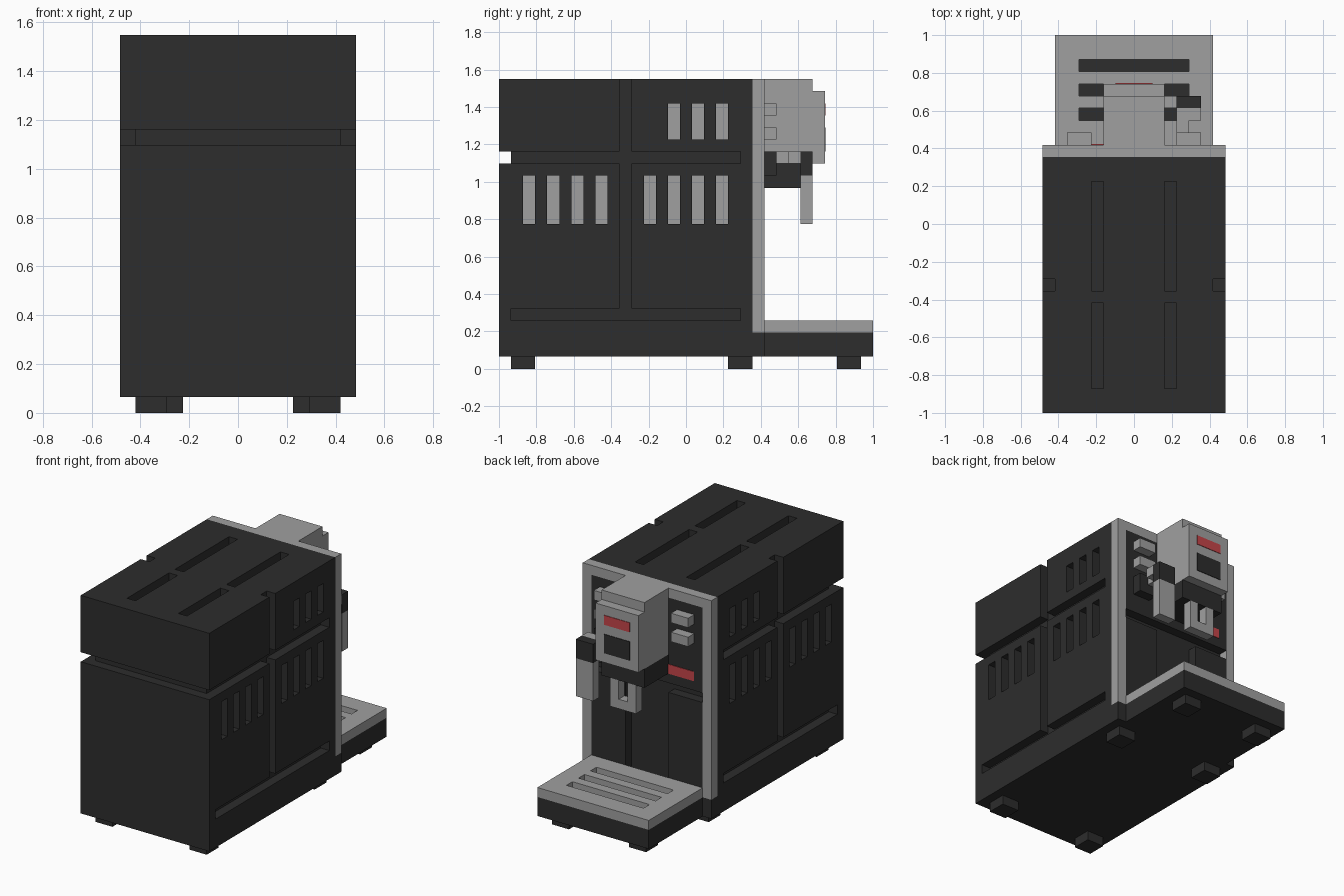
import bpy

if "Cube" in bpy.data.objects:
    bpy.data.objects.remove(bpy.data.objects["Cube"])

# One block unit; block space runs x 0..15, y 0..31, z 0..24
U = 2 / 31


def material(name, rgb):
    m = bpy.data.materials.new(name)
    m.diffuse_color = (*rgb, 1)
    m.use_nodes = True
    m.node_tree.nodes["Principled BSDF"].inputs["Base Color"].default_value = m.diffuse_color
    return m


DARK = material("charcoal", (0.026, 0.026, 0.026))
GREY = material("steel_grey", (0.352, 0.352, 0.352))
RED = material("signal_red", (0.56, 0.06, 0.068))


def mirror(b):
    return (15 - b[1], 15 - b[0], *b[2:])


def inside(c, b):
    return all(b[2 * k] < c[k] < b[2 * k + 1] for k in range(3))


def block(name, b, mat, cuts=(), windows=()):
    """Box (x0,x1,y0,y1,z0,z1) loop-cut at every notch, with the notches removed.
    Windows are notches whose x-facing floor gets the second material."""
    gone = list(cuts) + list(windows)
    grid = []
    for k in range(3):
        lo, hi = b[2 * k], b[2 * k + 1]
        vals = {lo, hi} | {v for c in gone for v in c[2 * k:2 * k + 2] if lo < v < hi}
        grid.append(sorted(vals))
    n = [len(g) - 1 for g in grid]

    def centre(i):
        return [(grid[k][i[k]] + grid[k][i[k] + 1]) / 2 for k in range(3)]

    cells = {}
    for i in range(n[0]):
        for j in range(n[1]):
            for l in range(n[2]):
                c = centre((i, j, l))
                if not any(inside(c, g) for g in gone):
                    cells[(i, j, l)] = True
    verts, faces, mats = {}, [], []
    for cell in cells:
        for k in range(3):
            for s in (0, 1):
                nb = list(cell)
                nb[k] += 2 * s - 1
                if tuple(nb) in cells:
                    continue
                a, d = (k + 1) % 3, (k + 2) % 3
                ring = [(0, 0), (1, 0), (1, 1), (0, 1)]
                face = []
                for p, q in (ring if s else ring[::-1]):
                    v = list(cell)
                    v[k] += s
                    v[a] += p
                    v[d] += q
                    face.append(verts.setdefault(tuple(v), len(verts)))
                faces.append(face)
                within = all(0 <= nb[m] < n[m] for m in range(3))
                mats.append(int(k == 0 and within and any(inside(centre(nb), w) for w in windows)))
    pts = [((grid[0][v[0]] - 7.5) * U, (grid[1][v[1]] - 15.5) * U, grid[2][v[2]] * U) for v in verts]
    me = bpy.data.meshes.new(name)
    me.from_pydata(pts, [], faces)
    me.materials.append(mat)
    if windows:
        me.materials.append(GREY)
        me.polygons.foreach_set("material_index", mats)
    me.update()
    ob = bpy.data.objects.new(name, me)
    bpy.context.collection.objects.link(ob)
    return ob


# Housing: seam grooves, top slots and side vents
right_cuts = [
    (14, 15, 0, 20, 17, 18),     # upper seam
    (14, 15, 1, 20, 4, 5),       # lower seam
    (14, 15, 10, 11, 4, 24),     # vertical seam
    (10, 11, 10, 19, 23, 24),    # long top slot
    (10, 11, 2, 9, 23, 24),      # short top slot
]
right_vents = [(14, 15, y, y + 1, 12, 16) for y in (2, 4, 6, 8, 12, 14, 16, 18)]
right_vents += [(14, 15, y, y + 1, 19, 22) for y in (14, 16, 18)]
cuts = right_cuts + [mirror(c) for c in right_cuts] + [(0, 15, 0, 1, 17, 18)]
vents = right_vents + [mirror(c) for c in right_vents]
block("housing", (0, 15, 0, 21, 1, 24), DARK, cuts, vents)
block("housing_lip", (0, 15, 21, 22, 1, 3), DARK)

# Working face: grey surround, control panel, lower side blocks
block("face_surround", (0, 15, 21, 22, 3, 24), GREY, [(1, 14, 21, 22, 3, 23)])
block("control_panel", (1, 14, 21, 22, 14, 23), DARK)
block("panel_label", (2, 5, 22, 22.06, 15, 16), RED)

# Drip tray with slotted deck
block("drip_tray", (1, 14, 22, 31, 1, 3), DARK)
block("tray_deck", (1, 14, 22, 31, 3, 4), GREY,
      [(3, 12, y, y + 1, 3, 4) for y in (24, 26, 28)])

# Brewing head with display, and outlet below
block("brew_head", (5, 10, 22, 27, 17, 24), GREY, [(5, 10, 26, 27, 23, 24)])
block("head_label", (6, 9, 27, 27.06, 21, 22), RED)
block("head_display", (6, 9, 27, 27.06, 18, 20), DARK)
block("outlet_block", (5, 10, 22, 26, 15, 17), DARK)
block("spout_bridge", (7, 8, 25, 26, 12, 13), GREY)

# Mirrored parts
for side, flip in (("right", lambda b: b), ("left", mirror)):
    block(side + "_face_block", flip((10, 14, 21, 22, 3, 13)), DARK)
    block(side + "_spout", flip((8, 9, 25, 26, 12, 15)), GREY)
    for z, level in ((19, "lower"), (21, "upper")):
        block(f"{side}_{level}_button", flip((11, 13, 22, 23, z, z + 1)), GREY)
    for x, y, place in ((12, 1, "front"), (12, 19, "middle"), (11, 28, "tray")):
        block(f"{side}_{place}_foot", flip((x, x + 2, y, y + 2, 0, 1)), DARK)

# Steam wand on the right: socket, bent arm, grip and nozzle
block("wand_socket", (11, 13, 22, 23, 16, 18), DARK)
block("wand_arm", (11, 13, 23, 25, 17, 18), GREY, [(12, 13, 23, 24, 17, 18)])
block("wand_grip", (11, 13, 25, 26, 16, 18), DARK)
block("wand_nozzle", (11, 13, 25, 26, 12, 16), GREY)
